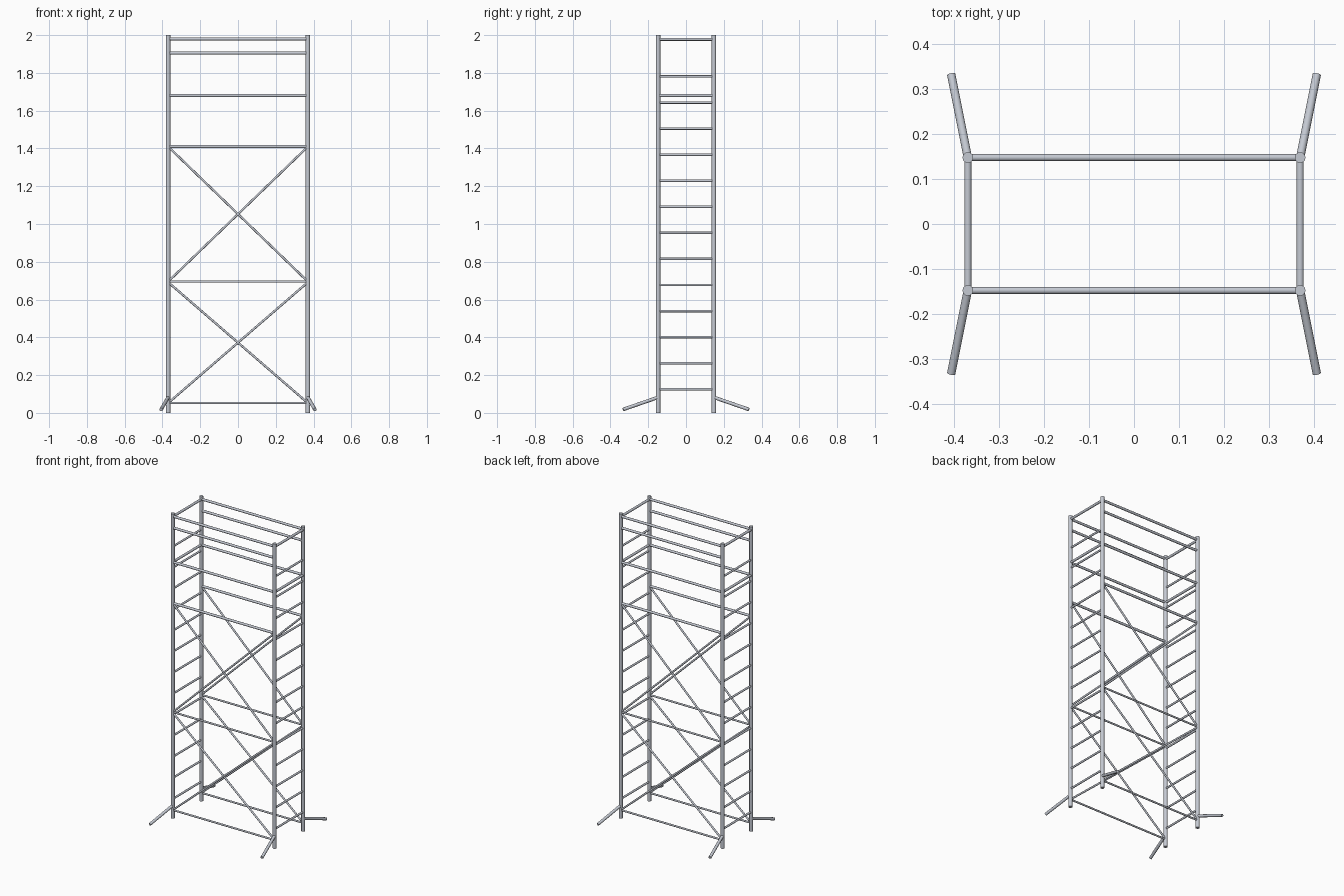
import bpy, math
from mathutils import Vector

if "Cube" in bpy.data.objects:
    bpy.data.objects.remove(bpy.data.objects["Cube"])

X, Y = 0.37, 0.148      # post centre offsets

# Bluish metal colour
metal = bpy.data.materials.new("metal")
metal.diffuse_color = (0.56, 0.59, 0.65, 1)
metal.use_nodes = True
metal.node_tree.nodes["Principled BSDF"].inputs["Base Color"].default_value = metal.diffuse_color


def tube(name, a, b, r):
    """Capped round tube from point a to point b."""
    a, b = Vector(a), Vector(b)
    d = b - a
    bpy.ops.mesh.primitive_cylinder_add(
        vertices=12, radius=r, depth=d.length, location=(a + b) / 2,
        rotation=d.to_track_quat('Z', 'Y').to_euler())
    ob = bpy.context.object
    ob.name = name
    ob.data.materials.append(metal)
    bpy.ops.object.shade_smooth_by_angle(angle=math.radians(40))


# Corner posts and splayed outriggers
for sx in (-1, 1):
    for sy in (-1, 1):
        tube("corner_post", (sx * X, sy * Y, 0), (sx * X, sy * Y, 2), 0.012)
        tube("outrigger", (sx * X, sy * Y, 0.082),
             (sx * 0.407, sy * 0.333, 0.018), 0.0093)

# Long sides: horizontal braces, guard rails and crossed diagonals
for sy in (-1, 1):
    y = sy * Y
    for z in (0.052, 0.695):
        tube("horizontal_brace", (-X, y, z), (X, y, z), 0.0058)
    for z in (1.41, 1.68, 1.905, 1.98):
        tube("guard_rail", (-X, y, z), (X, y, z), 0.008)
    for z0, z1 in ((0.052, 0.692), (0.695, 1.41)):
        for sx in (-1, 1):
            tube("diagonal_brace", (-sx * X, y, z0), (sx * X, y, z1), 0.006)

# Short ends: ladder rungs plus platform and top rails
for sx in (-1, 1):
    x = sx * X
    for i in range(13):
        z = 0.125 + 0.138 * i
        tube("ladder_rung", (x, -Y, z), (x, Y, z), 0.0065)
    for z in (1.68, 1.978):
        tube("end_rail", (x, -Y, z), (x, Y, z), 0.008)
